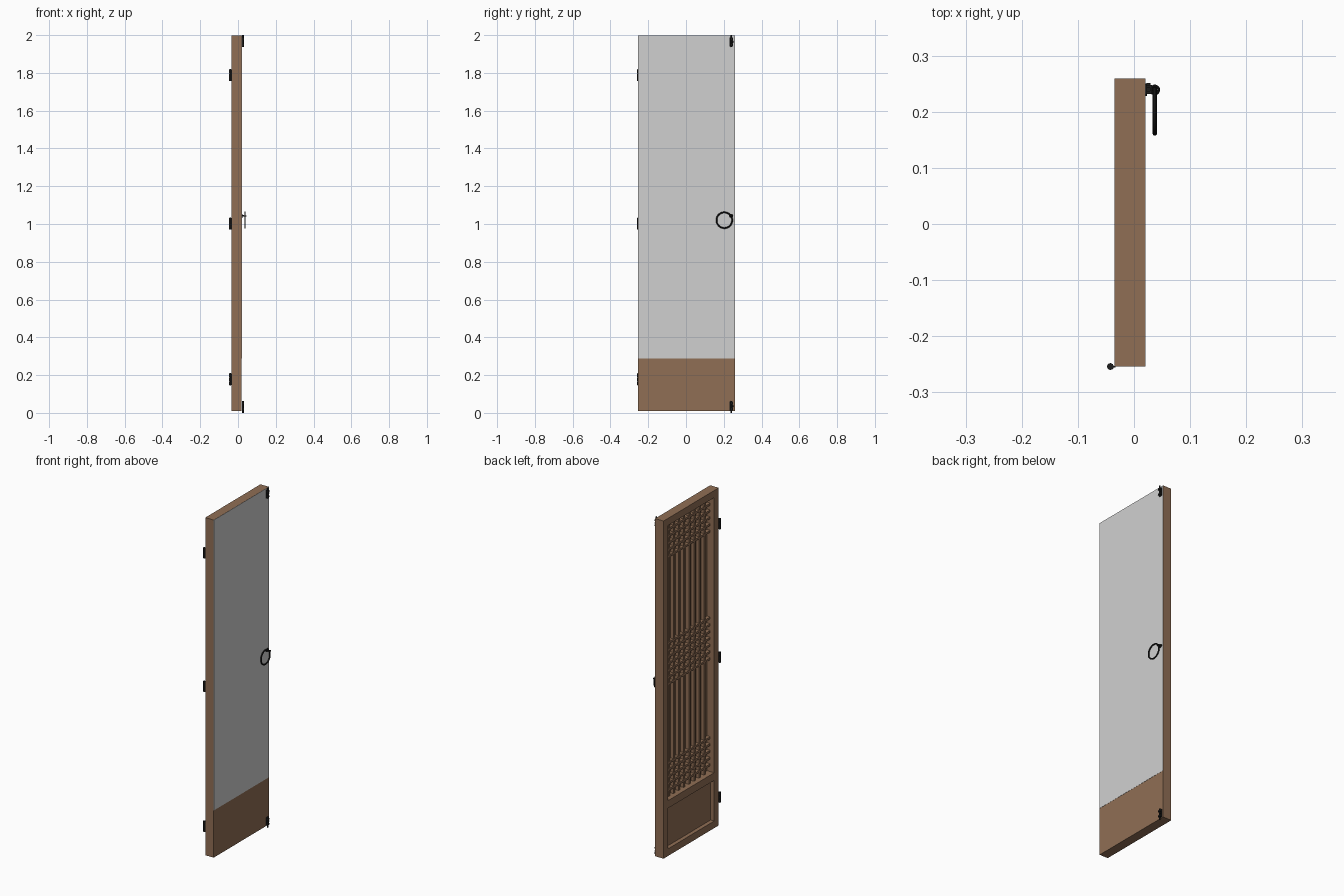
import bpy, math
from mathutils import Vector

if "Cube" in bpy.data.objects:
    bpy.data.objects.remove(bpy.data.objects["Cube"])

def mat(name, c):
    m = bpy.data.materials.new(name)
    m.diffuse_color = (*c, 1)
    m.use_nodes = True
    m.node_tree.nodes["Principled BSDF"].inputs["Base Color"].default_value = m.diffuse_color
    return m

WOOD = mat("brown_wood", (0.28, 0.158, 0.09))
PAPER = mat("grey_paper", (0.63, 0.63, 0.63))
IRON = mat("black_iron", (0.012, 0.012, 0.012))

def box(name, x, y, z, m):
    """Box from (min, max) pairs."""
    bpy.ops.mesh.primitive_cube_add(size=1)
    o = bpy.context.object
    o.name = name
    for v in o.data.vertices:
        v.co = Vector([(a + b) / 2 + c * (b - a) for (a, b), c in zip((x, y, z), v.co)])
    o.data.materials.append(m)
    return o

def rod(name, p, q, r, m=IRON, n=16):
    p, q = Vector(p), Vector(q)
    bpy.ops.mesh.primitive_cylinder_add(vertices=n, radius=r, depth=(q - p).length, location=(p + q) / 2)
    o = bpy.context.object
    o.name = name
    o.rotation_euler = (q - p).to_track_quat('Z', 'Y').to_euler()
    o.data.materials.append(m)
    bpy.ops.object.shade_smooth_by_angle()
    return o

def ring(name, loc, R, r, rot, n=32):
    bpy.ops.mesh.primitive_torus_add(major_radius=R, minor_radius=r, major_segments=n,
                                     minor_segments=10, location=loc, rotation=rot)
    o = bpy.context.object
    o.name = name
    o.data.materials.append(IRON)
    bpy.ops.object.shade_smooth_by_angle()

X0, X1 = -0.035, 0.0195          # lattice face, paper face
Y0, Y1 = -0.254, 0.259
Z0, Z1 = 0.009, 1.997
S = 0.042                        # frame member width
RAIL = (0.29, 0.335)

# frame
for n, y in (("hinge_stile", (Y0, Y0 + S)), ("handle_stile", (Y1 - S, Y1))):
    box(n, (X0, X1), y, (Z0, Z1), WOOD)
inner = (Y0 + S, Y1 - S)
for n, z in (("bottom_rail", (Z0, Z0 + S)), ("lock_rail", RAIL), ("top_rail", (Z1 - S, Z1))):
    box(n, (X0, X1), inner, z, WOOD)

# lower panel, lattice backing and paper sheet
box("lower_panel", (-0.012, X1), inner, (Z0 + S, RAIL[0]), WOOD)
box("lattice_backing", (0.012, X1), inner, (RAIL[1], Z1 - S), WOOD)
box("paper_sheet", (X1, X1 + 0.001), (Y0, Y1), (0.287, Z1), PAPER)

# lattice: vertical bars and three bands of cross bars
COUNT = 8
step = (inner[1] - inner[0]) / (COUNT + 1)
for i in range(COUNT):
    y = inner[0] + step * (i + 1)
    box("lattice_vertical", (-0.008, 0.012), (y - 0.007, y + 0.007), (RAIL[1], Z1 - S), WOOD)
for zc, k in ((0.455, 5), (1.12, 7), (1.83, 5)):
    for i in range(k):
        z = zc + (i - (k - 1) / 2) * 0.04
        box("lattice_cross_bar", (-0.0095, 0.012), inner, (z - 0.006, z + 0.006), WOOD)

# hinges with knuckles and a thin leaf
for z in (0.178, 1.002, 1.788):
    for dz in (-0.021, 0, 0.021):
        rod("hinge_knuckle", (-0.042, Y0, z + dz - 0.01), (-0.042, Y0, z + dz + 0.01), 0.006)
    rod("hinge_pin", (-0.042, Y0, z - 0.032), (-0.042, Y0, z + 0.032), 0.004)
    box("hinge_leaf", (-0.043, -0.033), (Y0 - 0.0015, Y0 + 0.001), (z - 0.031, z + 0.031), IRON)

# ring pull
ring("pull_ring", (0.037, 0.203, 1.02), 0.0415, 0.004, (0, math.pi / 2, 0), 48)
ring("pull_eyelet", (0.037, 0.239, 1.043), 0.007, 0.0025, (0, 0, 0), 20)
rod("pull_post", (0.02, 0.239, 1.043), (0.032, 0.239, 1.043), 0.004)
rod("pull_rosette", (0.02, 0.239, 1.043), (0.023, 0.239, 1.043), 0.011, n=24)

# corner bolts, top and bottom
for end, s in ((2.0, -1), (0.0, 1)):
    def span(a, b):
        return tuple(sorted((end + s * a, end + s * b)))
    box("bolt_plate", (0.02, 0.0225), (0.231, 0.249), span(0.012, 0.06), IRON)
    rod("bolt_rod", (0.026, 0.24, end), (0.026, 0.24, end + s * 0.062), 0.0045)
    for a in (0.016, 0.046):
        box("bolt_keeper", (0.0215, 0.032), (0.232, 0.248), span(a, a + 0.009), IRON)
    rod("bolt_knob", (0.026, 0.24, end + s * 0.035), (0.026, 0.251, end + s * 0.035), 0.0035)
